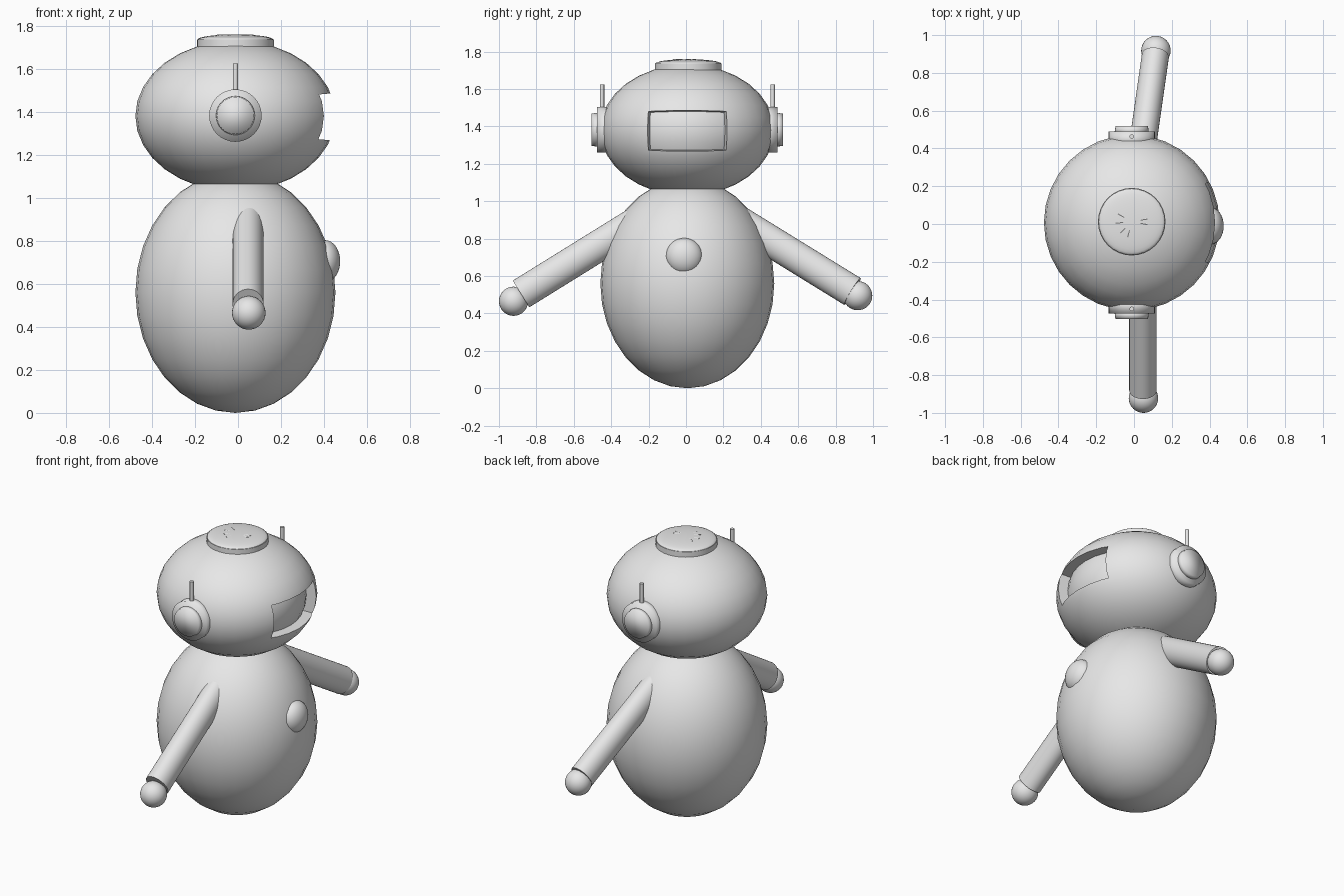
import bpy, bmesh, math
from mathutils import Vector, Matrix

cube = bpy.data.objects.get("Cube")
if cube:
    bpy.data.objects.remove(cube, do_unlink=True)

CX, CY = -0.012, 0.007

grey = bpy.data.materials.new("light_grey")
grey.use_nodes = True
grey.diffuse_color = (0.8, 0.8, 0.8, 1)
grey.node_tree.nodes["Principled BSDF"].inputs["Base Color"].default_value = (0.8, 0.8, 0.8, 1)


def finish(name, bm):
    mesh = bpy.data.meshes.new(name)
    bm.to_mesh(mesh)
    bm.free()
    mesh.materials.append(grey)
    ob = bpy.data.objects.new(name, mesh)
    bpy.context.collection.objects.link(ob)
    return ob


def shade(ob, angle=None):
    bpy.ops.object.select_all(action='DESELECT')
    ob.select_set(True)
    bpy.context.view_layer.objects.active = ob
    if angle is None:
        bpy.ops.object.shade_smooth()
    else:
        bpy.ops.object.shade_smooth_by_angle(angle=math.radians(angle))
    return ob


def ellipsoid(name, centre, radii, smooth=True):
    bm = bmesh.new()
    bmesh.ops.create_uvsphere(bm, u_segments=32, v_segments=16, radius=1)
    bm.transform(Matrix.Translation(centre) @ Matrix.Diagonal((*radii, 1)))
    ob = finish(name, bm)
    return shade(ob) if smooth else ob


def rod(name, start, end, r1, r2=None, segments=32, angle=30, stretch=1):
    """Cylinder or cone between two points; stretch widens it across x."""
    start, end = Vector(start), Vector(end)
    axis = end - start
    bm = bmesh.new()
    bmesh.ops.create_cone(bm, cap_ends=True, segments=segments, radius1=r1,
                          radius2=r1 if r2 is None else r2, depth=axis.length)
    side = Vector((1, 0, 0))
    side = (side - axis.normalized() * side.dot(axis.normalized())).normalized()
    up = axis.normalized()
    rot = Matrix((side, up.cross(side), up)).transposed().to_4x4()
    bm.transform(Matrix.Translation((start + end) / 2) @ rot @ Matrix.Diagonal((stretch, 1, 1, 1)))
    return shade(finish(name, bm), angle)


def boolean(ob, cutter, operation):
    mod = ob.modifiers.new("cut", 'BOOLEAN')
    mod.operation, mod.object, mod.solver = operation, cutter, 'EXACT'
    bpy.context.view_layer.objects.active = ob
    bpy.ops.object.modifier_apply(modifier=mod.name)
    shade(ob, 35)


# Body and chest button
ellipsoid("body", (CX, CY, 0.56), (0.465, 0.465, 0.56))
ellipsoid("chest_button", (0.405, -0.01, 0.705), (0.07, 0.098, 0.098))

# Head with a tapered visor recess and a curved screen at its floor
head = ellipsoid("head", (CX, CY, 1.38), (0.465, 0.465, 0.35), False)
screen = ellipsoid("visor_screen", (CX, CY, 1.38), (0.405, 0.405, 0.32), False)
bm = bmesh.new()
bmesh.ops.create_cube(bm, size=2)
for v in bm.verts:
    outer = v.co.x > 0
    v.co = (0.6 if outer else 0.28,
            CY + v.co.y * (0.25 if outer else 0.19),
            1.376 + v.co.z * (0.125 if outer else 0.095))
cutter = finish("visor_cutter", bm)
boolean(head, cutter, 'DIFFERENCE')
boolean(screen, cutter, 'INTERSECT')
bpy.data.objects.remove(cutter, do_unlink=True)

# Crown cap with a shallow dome and small vent ridges
rod("crown_cap", (CX, 0.012, 1.66), (CX, 0.012, 1.735), 0.179)
ellipsoid("crown_dome", (CX, 0.012, 1.735), (0.176, 0.176, 0.024))
for degrees in (150, 185, 10, -10, 225, 255):
    a = math.radians(degrees)
    spoke = Vector((math.cos(a), math.sin(a), 0))
    base = Vector((CX, 0.012, 1.755))
    rod("crown_vent", base + spoke * 0.045, base + spoke * 0.085, 0.004, segments=6)

# Ears and antennas on both sides
for side, label in ((1, "left"), (-1, "right")):
    def at(y, z=1.382):
        return (CX, CY + side * y, z)
    rod(label + "_ear_base", at(0.40), at(0.482), 0.122, angle=None)
    rod(label + "_ear_cap", at(0.47), at(0.511), 0.092, 0.086, angle=None)
    rod(label + "_antenna", at(0.456, 1.44), at(0.456, 1.625), 0.012, segments=12, angle=40)

# Arms and ball hands
arms = {
    "left": ((0.022, 0.2525, 0.91), (0.113, 0.89, 0.517), (0.116, 0.918, 0.495)),
    "right": ((0.047, -0.245, 0.899), (0.047, -0.882, 0.504), (0.05, -0.922, 0.465)),
}
for label, (shoulder, wrist, hand) in arms.items():
    rod(label + "_arm", shoulder, wrist, 0.084, stretch=0.86)
    ellipsoid(label + "_hand", hand, (0.078, 0.078, 0.078))
